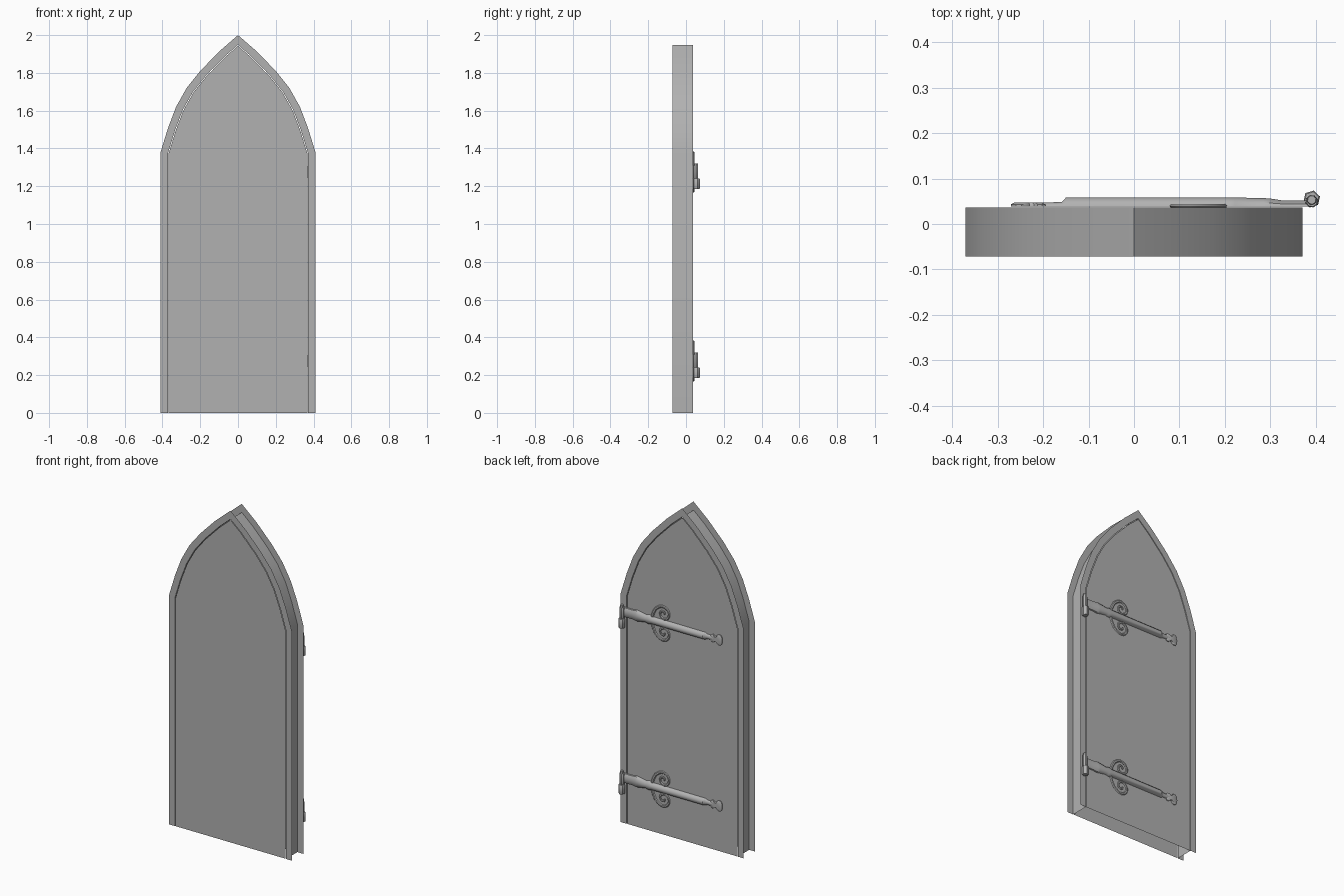
import bpy, bmesh, math
from mathutils import Vector

if "Cube" in bpy.data.objects:
    bpy.data.objects.remove(bpy.data.objects["Cube"])

Y0, Y1 = -0.072, 0.036          # front and back planes
ARCH = [(.41, 0), (.41, 1.38), (.37, 1.51), (.328, 1.62), (.272, 1.72), (.2, 1.81), (.1, 1.913), (0, 2.0)]

grey = bpy.data.materials.new("dark_grey")
grey.diffuse_color = (.44, .44, .44, 1)
grey.use_nodes = True
grey.node_tree.nodes["Principled BSDF"].inputs["Base Color"].default_value = grey.diffuse_color


def outline(d):
    """Full pointed-arch polyline (right foot to left foot), inset by d."""
    p = [Vector(a) for a in ARCH] + [Vector((-x, z)) for x, z in reversed(ARCH[:-1])]
    out = []
    for i, v in enumerate(p):
        a = (v - p[i - 1]).normalized() if i else (p[1] - v).normalized()
        b = (p[i + 1] - v).normalized() if i < len(p) - 1 else a
        na, nb = Vector((-a.y, a.x)), Vector((-b.y, b.x))
        m = (na + nb).normalized()
        out.append(v + m * d / m.dot(na))
    return out


def make(name, verts, faces, recalc=True):
    me = bpy.data.meshes.new(name)
    me.from_pydata(verts, [], faces)
    if recalc:
        bm = bmesh.new()
        bm.from_mesh(me)
        bmesh.ops.recalc_face_normals(bm, faces=bm.faces)
        bm.to_mesh(me)
        bm.free()
    me.materials.append(grey)
    ob = bpy.data.objects.new(name, me)
    bpy.context.collection.objects.link(ob)
    bpy.context.view_layer.objects.active = ob
    ob.select_set(True)
    bpy.ops.object.shade_smooth_by_angle(angle=math.radians(40))
    ob.select_set(False)
    return ob


def loft(name, rings):
    """Skin closed rings of equal length and cap both ends."""
    n = len(rings[0])
    verts = [v for r in rings for v in r]
    faces = [(k * n + i, k * n + (i + 1) % n, (k + 1) * n + (i + 1) % n, (k + 1) * n + i)
             for k in range(len(rings) - 1) for i in range(n)]
    faces += [tuple(range(n)), tuple(range(len(verts) - n, len(verts)))]
    return make(name, verts, faces)


# door frame: thin front trim, reveal and back trim
outer, inner = outline(0), outline(.039)
n = len(outer)
rows = [(outer, Y0), (inner, Y0), (inner, Y1), (outer, Y1)]
verts = [(p.x, y, p.y) for pts, y in rows for p in pts]
make("door_frame", verts, [(k * n + i, k * n + i + 1, (k + 1) * n + i + 1, (k + 1) * n + i)
                           for k in range(3) for i in range(n - 1)])

# door leaf: front and back panels, open underneath
leaf = outline(.043)
for name, y, order in (("door_leaf_front", Y0 + .001, 1), ("door_leaf_back", Y1 - .001, -1)):
    make(name, [(p.x, y, p.y) for p in leaf], [tuple(range(len(leaf)))[::order]], False)

# strap stations: x, half height, back depth
STRAP = [(.392, .030, .052), (.325, .030, .052), (.30, .034, .056), (.285, .031, .057),
         (.235, .022, .058), (.222, .027, .058), (.208, .027, .058), (.195, .022, .058),
         (-.15, .021, .058), (-.158, .021, .049), (-.17, .014, .048), (-.215, .013, .047)]
# finial half outline: x, z
FINIAL = [(-.195, 0), (-.195, .018), (-.202, .024), (-.212, .024), (-.220, .016), (-.230, .016),
          (-.238, .027), (-.248, .033), (-.260, .031), (-.267, .022), (-.270, .013), (-.271, 0)]


def section(x, h, y):
    b, d = .038, y - .038
    prof = [(0, -1), (.45, -.92), (.8, -.6), (1, -.2), (1, .2), (.8, .6), (.45, .92), (0, 1)]
    return [(x, b + d * t, h * s) for t, s in prof]


def scroll(name, s, zc):
    """Stem leaving the strap, then a spiral curl with tapering section."""
    path = [((.198, .012), .008), ((.195, .030), .009), ((.187, .052), .009), ((.174, .076), .009)]
    steps = 26
    for i in range(steps + 1):
        t = i / steps
        a = math.radians(50 + 490 * t)
        r = .042 * (1 - t) ** .9 + .005
        path.append(((.122 + r * math.cos(a), .057 + r * math.sin(a)), .0085 - .003 * t))
    rings = []
    for i, ((x, z), w) in enumerate(path):
        a, b = path[max(i - 1, 0)][0], path[min(i + 1, len(path) - 1)][0]
        t = Vector((b[0] - a[0], b[1] - a[1])).normalized()
        ring = []
        for k in range(6):
            g = math.tau * k / 6
            o = w * math.cos(g)
            ring.append((x - t.y * o, .040 + .005 * math.sin(g), zc + s * (z + t.x * o)))
        rings.append(ring)
    return loft(name, rings)


def post(name, r, z0, z1, sides, y=.055):
    ring = lambda z, q: [(.391 + q * math.cos(math.tau * k / sides + .3),
                          y + q * math.sin(math.tau * k / sides + .3), z) for k in range(sides)]
    return loft(name, [ring(z0, r * .85), ring(z0 + .004, r), ring(z1 - .004, r), ring(z1, r * .85)])


# two identical strap hinges
for label, zc in (("lower", .275), ("upper", 1.275)):
    loft(label + "_hinge_strap", [[(x, y, z + zc) for x, y, z in section(*st)] for st in STRAP])
    fin = FINIAL + [(x, -z) for x, z in reversed(FINIAL[1:-1])]
    loft(label + "_hinge_finial",
         [[(-.235 + (x + .235) * q, y, zc + z * q) for x, z in fin]
          for y, q in ((.038, 1), (.043, 1), (.047, .8))])
    for s, side in ((1, "top"), (-1, "bottom")):
        scroll(f"{label}_hinge_scroll_{side}", s, zc)
    post(label + "_hinge_pin", .011, zc - .05, zc + .046, 8, .053)
    post(label + "_hinge_knuckle", .014, zc - .035, zc + .034, 8, .05)
    post(label + "_hinge_socket", .019, zc - .09, zc - .035, 6)
